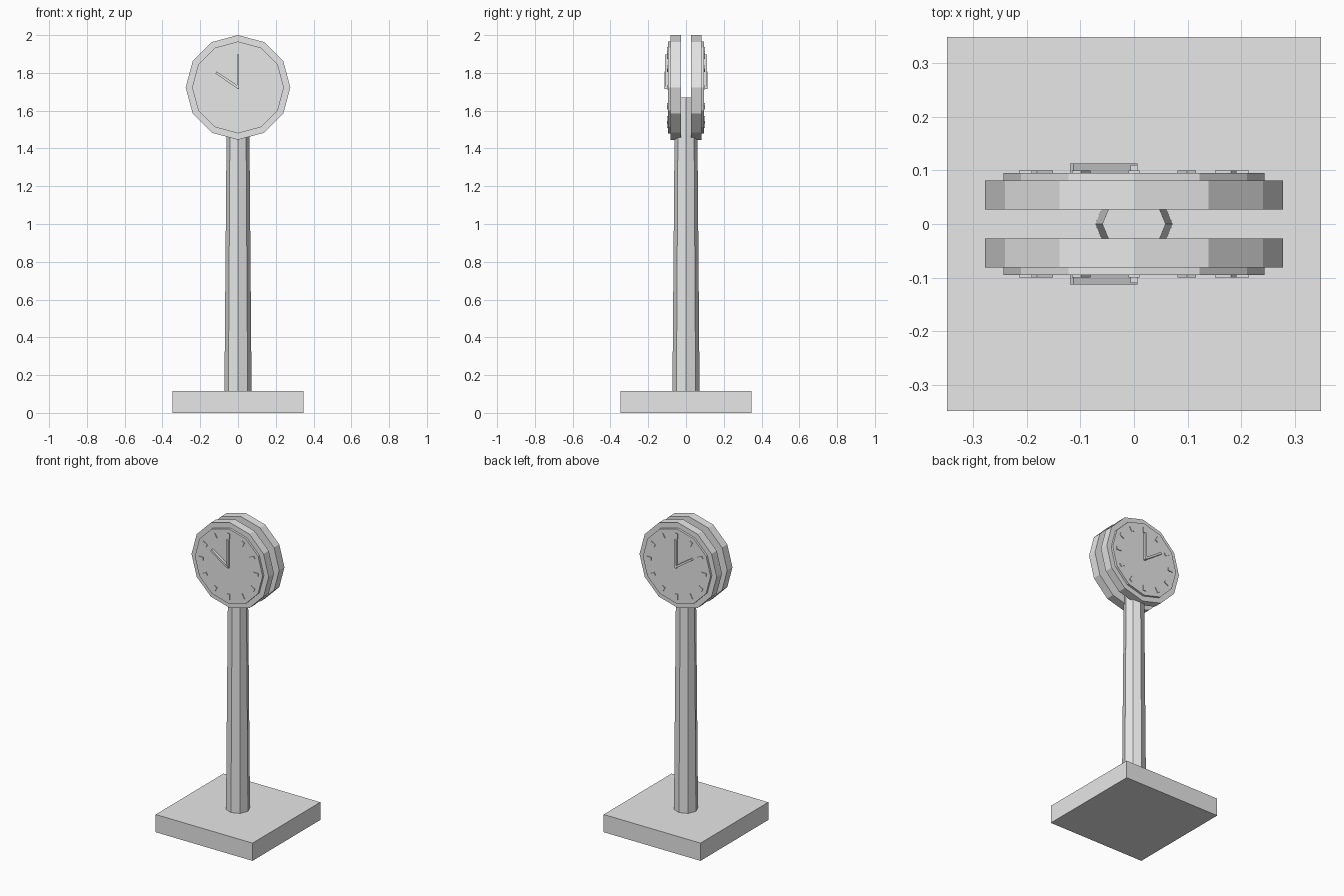
import bpy
from math import pi, cos, sin
from mathutils import Matrix, Vector

cube = bpy.data.objects.get("Cube")
if cube:
    bpy.data.objects.remove(cube, do_unlink=True)

grey = bpy.data.materials.new("plain_grey")
grey.use_nodes = True
grey.diffuse_color = (0.8, 0.8, 0.8, 1)
grey.node_tree.nodes["Principled BSDF"].inputs["Base Color"].default_value = (0.8, 0.8, 0.8, 1)

CENTRE = Vector((0, 0, 1.723))  # middle of the clock head
RADIUS = 0.277


def finish(name):
    ob = bpy.context.object
    ob.name = name
    ob.data.materials.append(grey)
    return ob


def box(name, size, matrix):
    bpy.ops.mesh.primitive_cube_add(size=1)
    ob = finish(name)
    ob.data.transform(matrix @ Matrix.Diagonal((*size, 1)))
    return ob


def disc(name, radius, y_near, y_far):
    """Twelve-sided disc facing along y, with a corner at the top."""
    bpy.ops.mesh.primitive_cylinder_add(vertices=12, radius=radius, depth=abs(y_far - y_near))
    ob = finish(name)
    move = Matrix.Translation(CENTRE + Vector((0, (y_near + y_far) / 2, 0)))
    ob.data.transform(move @ Matrix.Rotation(pi / 2, 4, "X"))


def bar(name, angle, start, end, width, y_near, y_far):
    """Box on the dial running outwards at an angle from +x."""
    mid = (start + end) / 2
    place = Vector((mid * cos(angle), (y_near + y_far) / 2, mid * sin(angle)))
    matrix = Matrix.Translation(CENTRE + place) @ Matrix.Rotation(-angle, 4, "Y")
    box(name, (end - start, abs(y_far - y_near), width), matrix)


# Square base
box("base", (0.695, 0.695, 0.115), Matrix.Translation((0, 0, 0.0575)))

# Tapered eight-sided post
bpy.ops.mesh.primitive_cone_add(vertices=8, radius1=0.072, radius2=0.059, depth=1.57)
finish("post").data.transform(Matrix.Translation((0, 0, 0.885)))

# Two clock heads, back to back
for side, s in (("front", -1), ("back", 1)):
    disc(side + "_case", RADIUS, s * 0.027, s * 0.081)
    disc(side + "_dial", 0.243, s * 0.075, s * 0.095)
    for i in range(12):
        bar(f"{side}_hour_mark_{i + 1}", i * pi / 6, 0.18, 0.214, 0.02, s * 0.09, s * 0.1)
    bar(side + "_minute_hand", pi / 2, -0.007, 0.175, 0.013, s * 0.09, s * 0.11)
    bar(side + "_hour_hand", pi * 0.81, -0.004, 0.14, 0.013, s * 0.09, s * 0.113)
